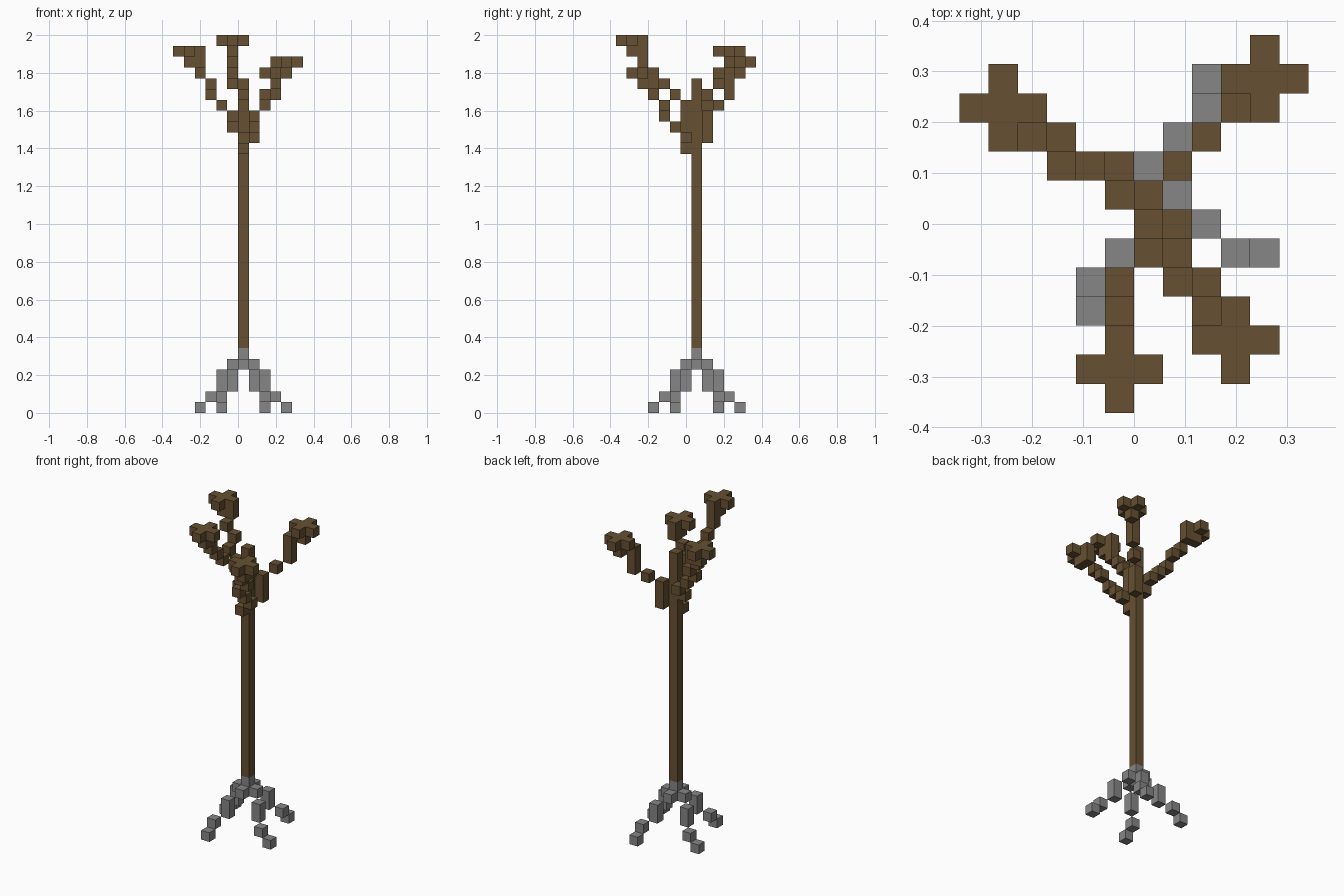
import bpy
import bmesh
from mathutils import Vector, Matrix

HEIGHT = 35                      # total height in blocks
S = 2 / HEIGHT                   # block size
ORIGIN = Vector((S / 2, S, S / 2))   # centre of the lowest trunk block position
MOVES = {
    "l": Vector((1, 0, 0)), "r": Vector((-1, 0, 0)),
    "b": Vector((0, 1, 0)), "f": Vector((0, -1, 0)),
    "u": Vector((0, 0, 1)), "d": Vector((0, 0, -1)),
}

cube = bpy.data.objects.get("Cube")
if cube:
    bpy.data.objects.remove(cube, do_unlink=True)


def make_material(name, colour):
    mat = bpy.data.materials.new(name)
    mat.use_nodes = True
    mat.diffuse_color = colour
    mat.node_tree.nodes["Principled BSDF"].inputs["Base Color"].default_value = colour
    return mat


def walk(level, path):
    """Blocks visited from the trunk at a level; each word is one step."""
    pos = Vector((0, 0, level))
    cells = []
    for word in path.split():
        for letter in word:
            pos = pos + MOVES[letter]
        cells.append(pos)
    return cells


def build(name, cells, mat):
    """Skin a set of blocks, leaving out faces shared by two blocks."""
    filled = {tuple(round(v) for v in c) for c in cells}
    bm = bmesh.new()
    for cell in sorted(filled):
        verts = bmesh.ops.create_cube(
            bm, size=S, matrix=Matrix.Translation(ORIGIN + Vector(cell) * S))["verts"]
        hidden = []
        for face in {f for v in verts for f in v.link_faces}:
            face.normal_update()
            beside = tuple(round(a + b) for a, b in zip(cell, face.normal))
            if beside in filled:
                hidden.append(face)
        bmesh.ops.delete(bm, geom=hidden, context="FACES")
    mesh = bpy.data.meshes.new(name)
    bm.to_mesh(mesh)
    bm.free()
    mesh.materials.append(mat)
    obj = bpy.data.objects.new(name, mesh)
    bpy.context.collection.objects.link(obj)


bark = make_material("brown bark", (0.133, 0.082, 0.032, 1))
stone = make_material("grey stone", (0.24, 0.24, 0.24, 1))

# Trunk and the stone block it stands on
build("trunk", [Vector((0, 0, k)) for k in range(6, 31)], bark)
build("trunk_base", [Vector((0, 0, 5))], stone)

# Four stone roots, the same path turned around the trunk
for side, (out, turn) in {"left": "lf", "front": "fr", "right": "rb", "back": "bl"}.items():
    diagonal = out + turn + "d"
    path = f"{out}d {diagonal} d {diagonal} {out}d"
    build(side + "_root", walk(5, path), stone)

# Four branches, each ending in a flat cross of blocks
branches = {
    "front_left_branch": (23, "fu lu fu fu lu fu lu f"),
    "front_branch": (25, "fu u u fu rfu fu fu u f"),
    "back_right_branch": (25, "ru bu ru ru bu ru bu r"),
    "back_left_branch": (24, "lbu u u lbu lbu u u lb"),
}
for name, (level, path) in branches.items():
    cells = walk(level, path)
    tip = cells[-1] + MOVES["u"]
    cross = [tip] + [tip + MOVES[m] for m in "lrbf"]
    build(name, cells + cross, bark)
